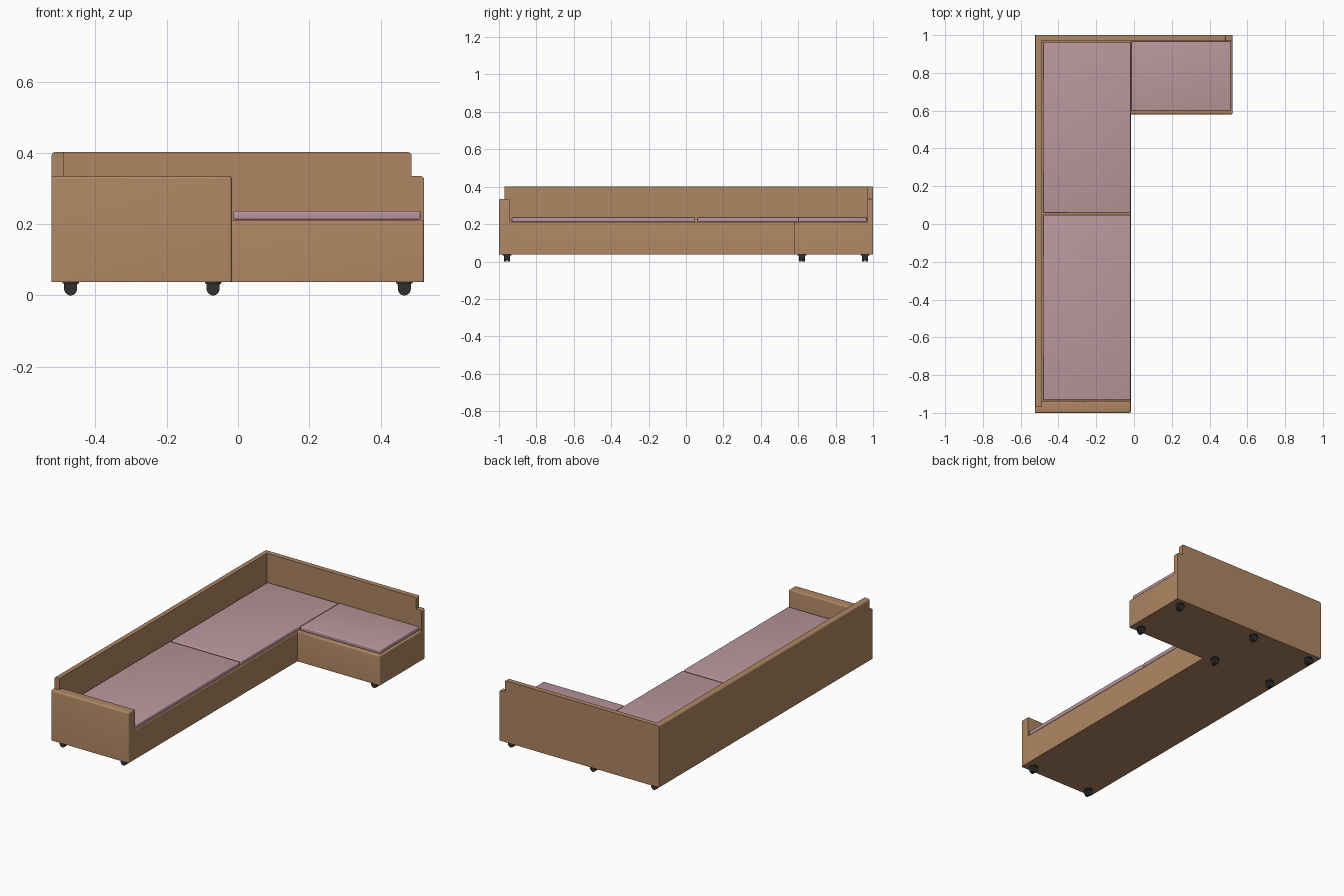
import bpy, bmesh, math
from mathutils import Vector

if "Cube" in bpy.data.objects:
    bpy.data.objects.remove(bpy.data.objects["Cube"])


def material(name, rgb):
    m = bpy.data.materials.new(name)
    m.diffuse_color = (*rgb, 1)
    m.use_nodes = True
    m.node_tree.nodes["Principled BSDF"].inputs["Base Color"].default_value = m.diffuse_color
    return m


FABRIC = material("tan_fabric", (0.43, 0.24, 0.125))
CUSHION = material("pink_fabric", (0.49, 0.31, 0.34))
RUBBER = material("dark_rubber", (0.03, 0.03, 0.03))


def finish(name, bm, mat):
    bmesh.ops.recalc_face_normals(bm, faces=bm.faces[:])
    me = bpy.data.meshes.new(name)
    bm.to_mesh(me)
    bm.free()
    me.materials.append(mat)
    ob = bpy.data.objects.new(name, me)
    bpy.context.collection.objects.link(ob)
    bpy.context.view_layer.objects.active = ob
    ob.select_set(True)
    bpy.ops.object.shade_smooth_by_angle(angle=math.radians(35))
    ob.select_set(False)
    return ob


def add_prism(bm, pts, axis, lo, hi):
    """Extrude a 2D outline along the given axis from lo to hi."""
    def place(p, d):
        v = list(p)
        v.insert("xyz".index(axis), d)
        return Vector(v)
    face = bm.faces.new([bm.verts.new(place(p, lo)) for p in pts])
    ext = bmesh.ops.extrude_face_region(bm, geom=[face])
    moved = [g for g in ext["geom"] if isinstance(g, bmesh.types.BMVert)]
    bmesh.ops.translate(bm, verts=moved, vec=place((0, 0), hi - lo))


def panel(name, pts, axis, lo, hi, mat, radius=0, pick=lambda a, b: True):
    """Prism with the edges chosen by pick(mid, direction) rounded."""
    bm = bmesh.new()
    add_prism(bm, pts, axis, lo, hi)
    edges = []
    for e in bm.edges:
        a, b = (v.co for v in e.verts)
        if pick((a + b) / 2, (b - a).normalized()):
            edges.append(e)
    if radius:
        bmesh.ops.bevel(bm, geom=edges, offset=radius, segments=4, profile=0.5, affect='EDGES')
    return finish(name, bm, mat)


def rect(a0, b0, a1, b1):
    return [(a0, b0), (a1, b0), (a1, b1), (a0, b1)]


L, M, R = -0.523, -0.017, 0.522      # left side, inner front, right side
BOT, SEAT, ARM, TOP = 0.038, 0.212, 0.335, 0.402

# L-shaped seat base
panel("seat_base",
      [(L + .033, -.94), (M, -.94), (M, .58), (R, .58), (R, .97), (L + .033, .97)],
      "z", BOT, SEAT, FABRIC, 0.006,
      lambda m, d: (m.z > SEAT - .01 and (m.y == .58 or m.x > .5 or abs(m.x - M) < .001 or abs(m.y - .58) < .001))
      or (abs(d.z) > .9 and m.x > .5 and m.y < .7))

# Front armrest
panel("front_armrest", rect(L, BOT, M, ARM), "y", -1, -.94, FABRIC, 0.008,
      lambda m, d: (m.z > ARM - .01 and m.x > L + .01) or (abs(d.z) > .9 and m.x > M - .01 and m.y < -.99))

# Long side back, stepping over the armrest
panel("long_backrest",
      [(-.94, BOT), (1, BOT), (1, TOP), (-.97, TOP), (-.97, ARM), (-.94, ARM)],
      "x", L, L + .033, FABRIC, 0.009,
      lambda m, d: m.z > TOP - .01 and m.x < L + .01)

# Rear back with the lower step at its open end
panel("rear_backrest",
      [(L + .033, BOT), (R, BOT), (R, ARM), (.487, ARM), (.487, TOP), (L + .033, TOP)],
      "y", .97, 1, FABRIC, 0.009,
      lambda m, d: abs(d.y) > .9 and ((m.x > .48 and m.z > TOP - .01) or (m.x > R - .01 and m.z > ARM - .01)))

# Seat cushions
for name, box in [("front_cushion", (-.48, -.932, M - .001, .048)),
                  ("corner_cushion", (-.48, .06, M - .001, .962)),
                  ("chaise_cushion", (-.014, .6, .512, .967))]:
    panel(name, rect(*box), "z", SEAT + .001, .237, CUSHION, 0.005)

# Castors: round-bottomed wheel under a flared mounting plate
SPOTS = [(-.47, -.957), (-.07, -.957)] + [(x, y) for x in (-.47, -.07, .467) for y in (.62, .957)]
for i, (x, y) in enumerate(SPOTS):
    bm = bmesh.new()
    arc = [(x + .018 * math.cos(t), .018 + .018 * math.sin(t))
           for t in (math.pi * (1 + k / 12) for k in range(13))]
    wheel = arc + [(x + .019, .034), (x - .019, .034)]
    for s in (-1, 1):
        add_prism(bm, wheel, "y", y + s * .0085 - .007, y + s * .0085 + .007)
    add_prism(bm, [(x - .015, .008), (x + .015, .008), (x + .015, .034), (x - .015, .034)],
              "y", y - .0015, y + .0015)
    add_prism(bm, [(x + .023 * math.cos(k * math.pi / 8), y + .023 * math.sin(k * math.pi / 8))
                   for k in range(16)], "z", .033, BOT + .001)
    finish(f"castor_{i + 1}", bm, RUBBER)
